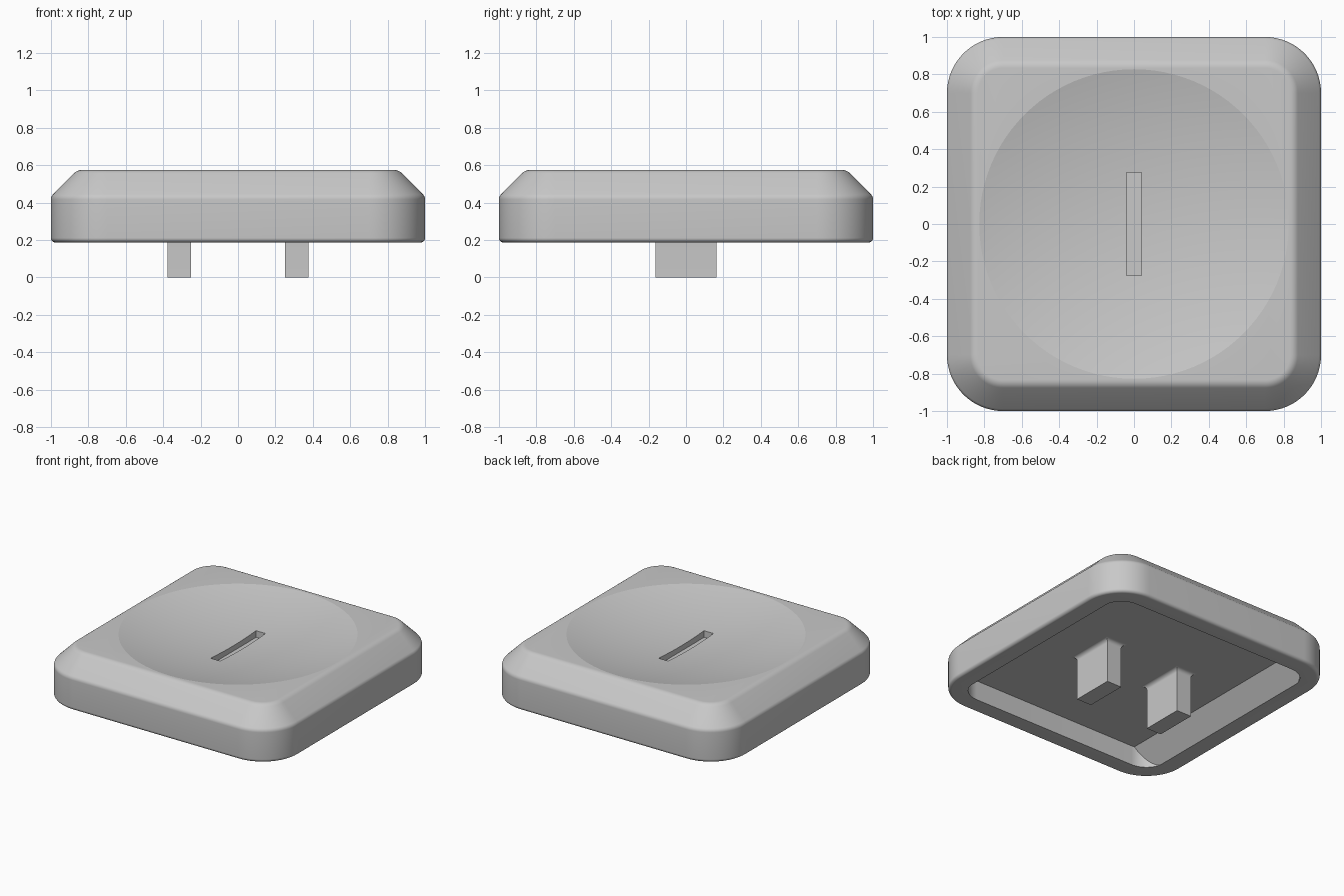
import bpy, bmesh, math

cube = bpy.data.objects.get("Cube")
if cube:
    bpy.data.objects.remove(cube, do_unlink=True)

grey = bpy.data.materials.new("light grey plastic")
grey.use_nodes = True
grey.diffuse_color = (0.58, 0.58, 0.58, 1)
grey.node_tree.nodes["Principled BSDF"].inputs["Base Color"].default_value = (0.58, 0.58, 0.58, 1)

STEPS = 16        # segments in each rounded corner
BOTTOM = 0.187    # lower rim of the cap
CEILING = 0.337   # height of the cavity ceiling
TOP = 0.575


def make_object(name, bm):
    bmesh.ops.recalc_face_normals(bm, faces=bm.faces)
    mesh = bpy.data.meshes.new(name)
    bm.to_mesh(mesh)
    bm.free()
    mesh.materials.append(grey)
    obj = bpy.data.objects.new(name, mesh)
    bpy.context.collection.objects.link(obj)
    return obj


def rounded_square(half, radius, z):
    points = []
    for corner in range(4):
        middle = math.radians(45 + 90 * corner)
        cx = math.copysign(half - radius, math.cos(middle))
        cy = math.copysign(half - radius, math.sin(middle))
        for i in range(STEPS + 1):
            a = math.pi / 2 * (corner + i / STEPS)
            points.append((cx + radius * math.cos(a), cy + radius * math.sin(a), z))
    return points


def rectangle(x, y, z, cx=0):
    return [(cx - x, -y, z), (cx + x, -y, z), (cx + x, y, z), (cx - x, y, z)]


def loft(name, rings):
    """Skin a stack of equal rings and cap both ends."""
    bm = bmesh.new()
    loops = [[bm.verts.new(p) for p in ring] for ring in rings]
    n = len(loops[0])
    for low, high in zip(loops, loops[1:]):
        for i in range(n):
            j = (i + 1) % n
            bm.faces.new((low[i], low[j], high[j], high[i]))
    bm.faces.new(loops[0])
    bm.faces.new(loops[-1])
    return make_object(name, bm)


def fillet(cx, cz, radius, start, end, steps=6):
    """Arc of (half width, height) profile points."""
    for i in range(steps + 1):
        a = math.radians(start + (end - start) * i / steps)
        yield cx + radius * math.cos(a), cz + radius * math.sin(a)


def boolean(target, cutter, operation):
    bpy.context.view_layer.objects.active = target
    mod = target.modifiers.new(cutter.name, "BOOLEAN")
    mod.operation, mod.solver, mod.object = operation, "EXACT", cutter
    bpy.ops.object.modifier_apply(modifier=mod.name)
    bpy.data.objects.remove(cutter, do_unlink=True)


# Cap body: straight sides, chamfered shoulders, softened edges
outer = list(fillet(0.975, BOTTOM + 0.025, 0.025, -90, 0, 10))
outer += list(fillet(0.96, 0.417, 0.04, 0, 45))
outer += list(fillet(0.834, TOP - 0.06, 0.06, 45, 90))
cap = loft("key_cap", [rounded_square(h, h - 0.7, z) for h, z in outer])

# Cavity: rounded square well whose left and right walls lean inward
cavity = loft("cavity_cutter", [rounded_square(0.862, 0.162, z) for z in (0.1, CEILING)])
lean = (0.857 - 0.725) / (CEILING - BOTTOM)
wedge = loft("wedge_cutter", [rectangle(0.725 + lean * (CEILING - z), 1, z) for z in (0.05, 0.4)])
boolean(cavity, wedge, "INTERSECT")
boolean(cap, cavity, "DIFFERENCE")

# Shallow spherical dish
DISH_RADIUS, DISH_DEPTH = 0.828, 0.1
sphere = (DISH_RADIUS ** 2 + DISH_DEPTH ** 2) / (2 * DISH_DEPTH)
reach = math.asin(DISH_RADIUS / sphere) * 1.1
dish_rings = []
for i in range(1, 15):
    a = reach * i / 14
    r, z = sphere * math.sin(a), TOP - DISH_DEPTH + sphere * (1 - math.cos(a))
    dish_rings.append([(r * math.cos(t), r * math.sin(t), z)
                       for t in (math.tau * k / 96 for k in range(96))])
boolean(cap, loft("dish_cutter", dish_rings), "DIFFERENCE")

# Slot in the middle of the dish
slot = loft("slot_cutter", [rectangle(0.04, 0.275, z) for z in (0.435, 0.7)])
boolean(cap, slot, "DIFFERENCE")

# Two mounting stems flaring into the cavity ceiling
stems = []
for side, x in (("right", -0.315), ("left", 0.315)):
    profile = [(0, 0)] + [(0.03 * (1 - math.cos(a)), CEILING - 0.03 + 0.03 * math.sin(a))
                          for a in (math.pi / 2 * i / 10 for i in range(11))]
    profile.append((0.03, CEILING + 0.005))
    stems.append(loft(side + "_stem",
                      [rectangle(0.0625 + f, 0.163 + f, z, x) for f, z in profile]))

# Smooth the curves, keep the creases
bpy.ops.object.select_all(action="DESELECT")
for obj in [cap] + stems:
    obj.select_set(True)
bpy.ops.object.shade_smooth_by_angle(angle=math.radians(10))
